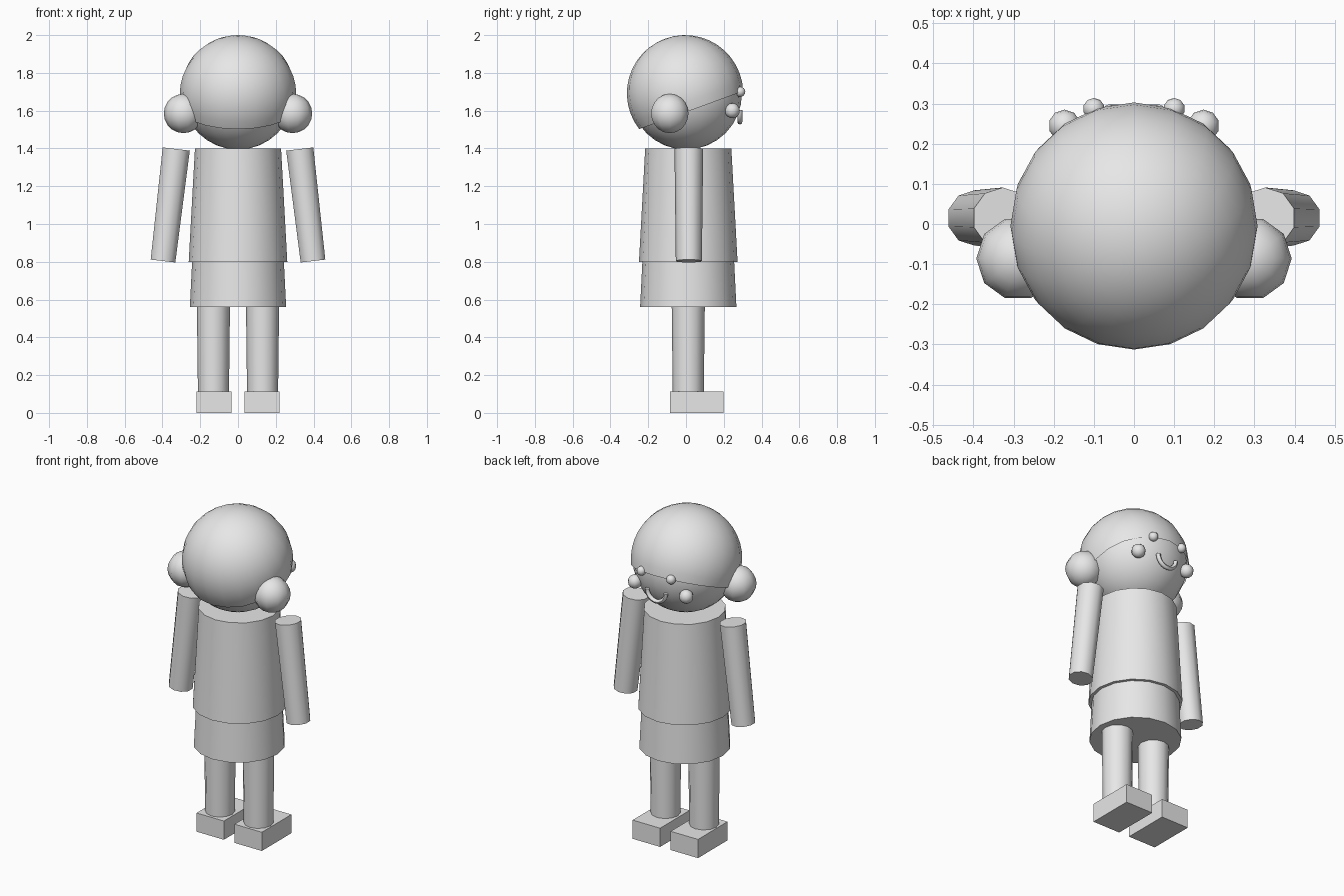
import bpy, bmesh, math
from math import radians, cos, sin, pi
from mathutils import Matrix, Vector

if "Cube" in bpy.data.objects:
    bpy.data.objects.remove(bpy.data.objects["Cube"])

grey = bpy.data.materials.new("plain_grey")
grey.diffuse_color = (0.8, 0.8, 0.8, 1)
grey.use_nodes = True
grey.node_tree.nodes["Principled BSDF"].inputs["Base Color"].default_value = grey.diffuse_color


def finish(name, bm, smooth=True):
    """Turn a bmesh into a named, shaded object."""
    bmesh.ops.recalc_face_normals(bm, faces=bm.faces[:])
    me = bpy.data.meshes.new(name)
    bm.to_mesh(me)
    bm.free()
    me.materials.append(grey)
    ob = bpy.data.objects.new(name, me)
    bpy.context.collection.objects.link(ob)
    if smooth:
        bpy.ops.object.select_all(action='DESELECT')
        ob.select_set(True)
        bpy.context.view_layer.objects.active = ob
        bpy.ops.object.shade_smooth_by_angle(angle=radians(45))
    return ob


def ball(name, centre, r, seg, rings, spin=0):
    bm = bmesh.new()
    bmesh.ops.create_uvsphere(bm, u_segments=seg, v_segments=rings, radius=r,
                              matrix=Matrix.Translation(centre) @ Matrix.Rotation(spin, 4, 'Z'))
    return finish(name, bm)


def tapered(name, bottom, top, r_bottom, r_top, seg):
    """Capped cone frustum between two points."""
    bottom, top = Vector(bottom), Vector(top)
    axis = top - bottom
    tilt = Matrix.Rotation(math.atan2(axis.x, axis.z), 4, 'Y')
    bm = bmesh.new()
    bmesh.ops.create_cone(bm, cap_ends=True, segments=seg, radius1=r_bottom,
                          radius2=r_top, depth=axis.length,
                          matrix=Matrix.Translation((bottom + top) / 2) @ tilt)
    return finish(name, bm)


# Head
ball("head", (0, 0, 1.69), 0.296, 20, 16)

# Hair cap: sphere trimmed below its equator, tipped back
bm = bmesh.new()
bmesh.ops.create_uvsphere(bm, u_segments=20, v_segments=20, radius=0.308)
low = [v for v in bm.verts if v.co.z < -0.308 * sin(radians(18)) - 0.005]
bmesh.ops.delete(bm, geom=low, context='VERTS')
bm.transform(Matrix.Translation((0, -0.005, 1.692)) @ Matrix.Rotation(radians(20), 4, 'X'))
finish("hair_cap", bm)

# Smile: half ring of tube
bm = bmesh.new()
rows = []
for i in range(13):
    a = pi + pi * i / 12
    d = Vector((cos(a), 0, sin(a)))
    rows.append([bm.verts.new(Vector((0, 0.285, 1.603)) + d * (0.063 + 0.013 * cos(t))
                              + Vector((0, 0.013 * sin(t), 0)))
                 for t in (2 * pi * j / 8 for j in range(8))])
for p, q in zip(rows, rows[1:]):
    for j in range(8):
        k = (j + 1) % 8
        bm.faces.new((p[j], p[k], q[k], q[j]))
bm.faces.new(rows[0])
bm.faces.new(rows[-1])
finish("smile", bm)

# Torso and skirt
tapered("torso", (0, 0.012, 0.80), (0, 0.012, 1.40), 0.261, 0.228, 16)
tapered("skirt", (0, 0.012, 0.56), (0, 0.012, 0.82), 0.255, 0.242, 16)

# Paired parts
for s, side in ((-1, "left"), (1, "right")):
    ball(f"hair_bun_{side}", (s * 0.289, -0.086, 1.585), 0.104, 10, 10, pi / 2)
    ball(f"eye_{side}", (s * 0.10, 0.287, 1.70), 0.027, 10, 8)
    ball(f"cheek_{side}", (s * 0.173, 0.245, 1.60), 0.04, 10, 8)
    tapered(f"arm_{side}", (s * 0.397, 0.015, 0.804), (s * 0.327, 0.015, 1.397),
            0.069, 0.076, 10)
    tapered(f"leg_{side}", (s * 0.13, 0.012, 0.09), (s * 0.13, 0.012, 0.60),
            0.082, 0.088, 12)
    bm = bmesh.new()
    bmesh.ops.create_cube(bm, size=1, matrix=Matrix.Translation((s * 0.128, 0.057, 0.057))
                          @ Matrix.Diagonal((0.185, 0.284, 0.114, 1)))
    finish(f"shoe_{side}", bm, smooth=False)
